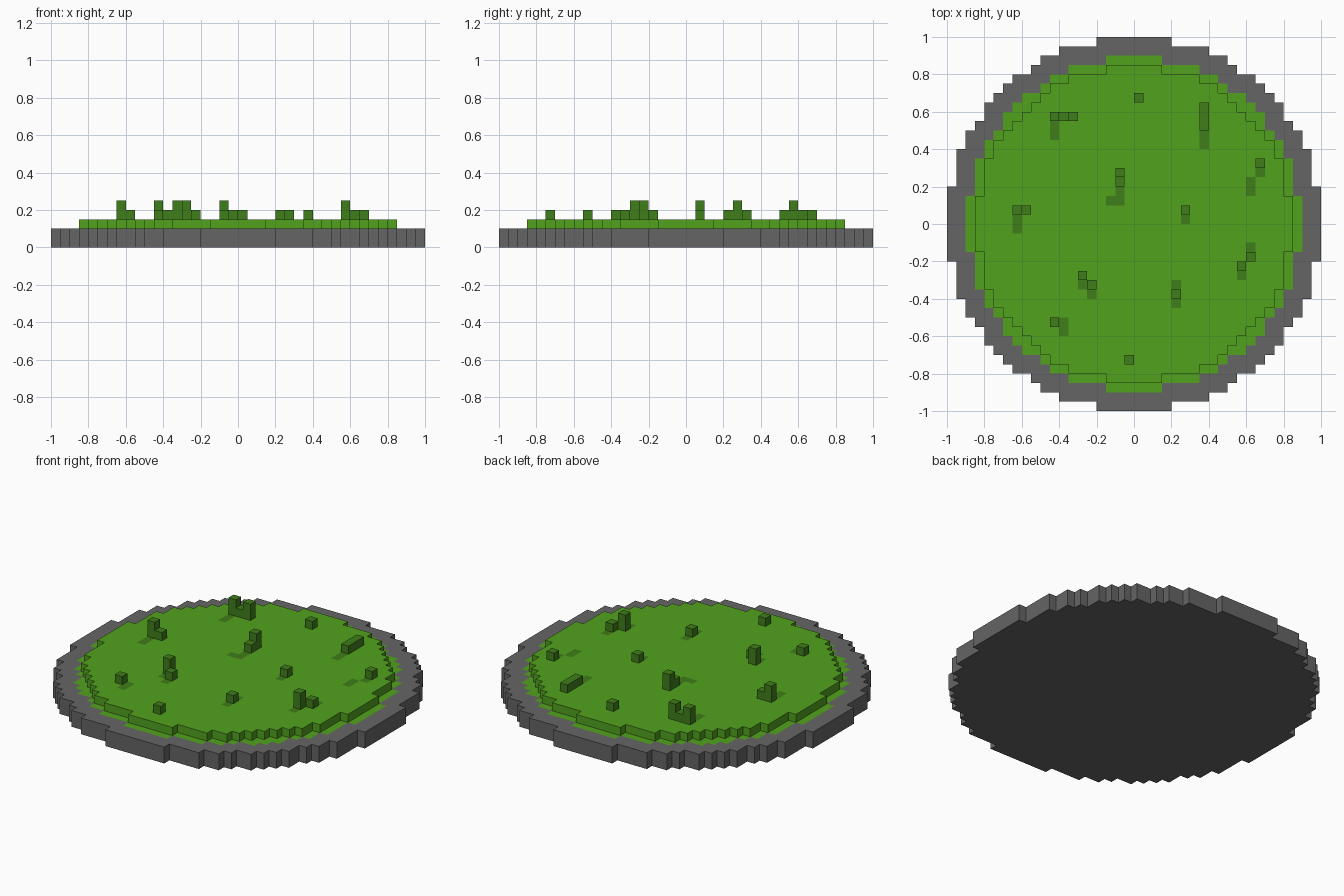
import bpy

if "Cube" in bpy.data.objects:
    bpy.data.objects.remove(bpy.data.objects["Cube"])

S = 0.05  # voxel size


def disc(r2, z):
    """Voxels of one round layer, r2 = squared radius in voxels."""
    return {(i, j, z) for i in range(-20, 20) for j in range(-20, 20)
            if (i + .5) ** 2 + (j + .5) ** 2 < r2}


# Dark grass stubs standing on the turf, and those that are two voxels tall
stubs = [(0, 13), (-9, 11), (-8, 11), (-7, 11), (7, 10), (7, 11), (7, 12), (13, 6),
         (-2, 5), (-2, 4), (-13, 1), (-12, 1), (5, 1), (12, -4), (11, -5),
         (-6, -6), (-5, -7), (4, -8), (-9, -11), (-1, -15)]
tall = [(-9, 11), (-7, 11), (-2, 5), (-13, 1), (11, -5), (-6, -6)]
# Dark patches level with the turf
patches = [(-9, 10), (-9, 9), (7, 9), (7, 8), (13, 5), (12, 4), (12, 3),
           (-2, 3), (-2, 2), (-3, 2), (-13, 0), (-13, -1), (5, 0), (12, -3),
           (11, -6), (-6, -7), (-5, -8), (4, -7), (4, -9), (-8, -11), (-8, -12)]

stub_vox = {(i, j, 3) for i, j in stubs} | {(i, j, 4) for i, j in tall}
patch_vox = {(i, j, 2) for i, j in patches}
turf_edge = disc(316, 1)
turf_top = disc(283.5, 2) - patch_vox
stone = (disc(400, 0) | disc(400, 1)) - turf_edge
solid = stub_vox | patch_vox | turf_edge | turf_top | stone

# Face direction -> corner offsets (counter-clockwise seen from outside)
FACES = {
    (1, 0, 0): [(1, 0, 0), (1, 1, 0), (1, 1, 1), (1, 0, 1)],
    (-1, 0, 0): [(0, 1, 0), (0, 0, 0), (0, 0, 1), (0, 1, 1)],
    (0, 1, 0): [(1, 1, 0), (0, 1, 0), (0, 1, 1), (1, 1, 1)],
    (0, -1, 0): [(0, 0, 0), (1, 0, 0), (1, 0, 1), (0, 0, 1)],
    (0, 0, 1): [(0, 0, 1), (1, 0, 1), (1, 1, 1), (0, 1, 1)],
    (0, 0, -1): [(0, 1, 0), (1, 1, 0), (1, 0, 0), (0, 0, 0)],
}


def add(a, b):
    return tuple(p + q for p, q in zip(a, b))


def build(name, voxels, mat):
    """Mesh the outer faces of a voxel set with shared corners."""
    index, faces = {}, []
    for v in sorted(voxels):
        for d, corners in FACES.items():
            if add(v, d) not in solid:
                faces.append([index.setdefault(add(v, c), len(index)) for c in corners])
    mesh = bpy.data.meshes.new(name)
    mesh.from_pydata([tuple(p * S for p in k) for k in index], [], faces)
    mesh.materials.append(mat)
    bpy.context.collection.objects.link(bpy.data.objects.new(name, mesh))


def material(name, rgb):
    m = bpy.data.materials.new(name)
    m.diffuse_color = (*rgb, 1)
    m.use_nodes = True
    m.node_tree.nodes["Principled BSDF"].inputs["Base Color"].default_value = m.diffuse_color
    return m


grey = material("stone_grey", (0.13, 0.13, 0.13))
green = material("turf_green", (0.085, 0.36, 0.013))
dark = material("grass_dark_green", (0.05, 0.21, 0.01))

build("stone_base", stone, grey)
build("turf_edge", turf_edge, green)
build("turf_top", turf_top, green)
build("grass_patches", patch_vox, dark)
build("grass_stubs", stub_vox, dark)
